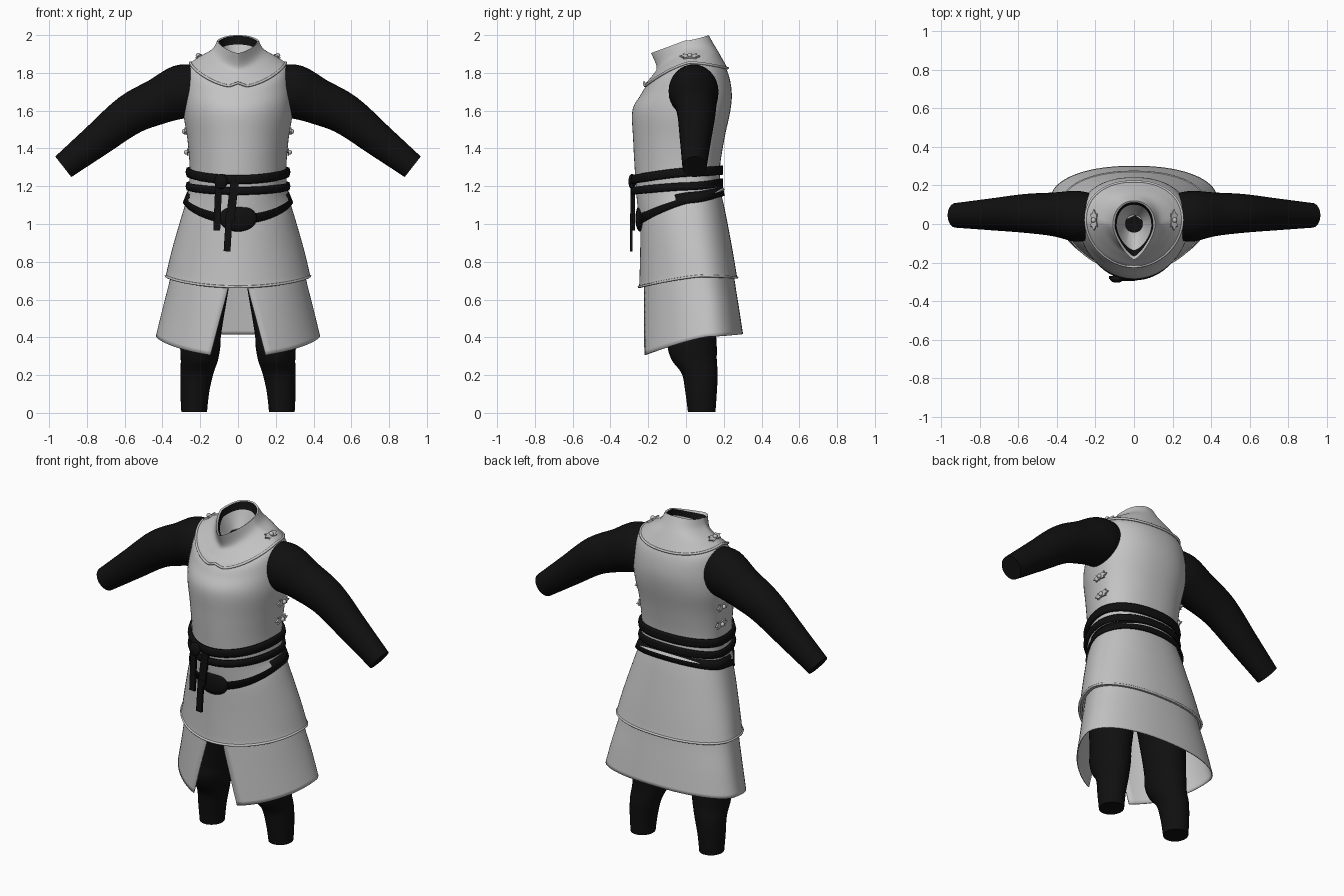
import bpy, bmesh
from math import sin, cos, pi, asin, copysign
from mathutils import Vector, Matrix

cube = bpy.data.objects.get("Cube")
if cube:
    bpy.data.objects.remove(cube, do_unlink=True)


def material(name, value):
    m = bpy.data.materials.new(name)
    m.use_nodes = True
    color = (value, value, value, 1)
    m.diffuse_color = color
    m.node_tree.nodes["Principled BSDF"].inputs["Base Color"].default_value = color
    return m


GREY = material("light_grey", 0.55)
BLACK = material("black", 0.005)


def finish(name, bm, *mats, thick=0):
    bmesh.ops.recalc_face_normals(bm, faces=bm.faces[:])
    me = bpy.data.meshes.new(name)
    bm.to_mesh(me)
    bm.free()
    for m in mats:
        me.materials.append(m)
    me.shade_smooth()
    me.set_sharp_from_angle(angle=0.7)
    ob = bpy.data.objects.new(name, me)
    bpy.context.collection.objects.link(ob)
    if thick:
        mod = ob.modifiers.new("thickness", "SOLIDIFY")
        mod.thickness = thick
    return ob


def smooth_rows(rows, steps=5):
    """Catmull-Rom interpolation between rows of numbers."""
    out = []
    for i in range(len(rows) - 1):
        a, b, c, d = (rows[max(0, min(len(rows) - 1, i + k))] for k in (-1, 0, 1, 2))
        for j in range(steps):
            t = j / steps
            out.append([q + t * (r - p + t * (2 * p - 5 * q + 4 * r - s + t * (3 * (q - r) + s - p))) / 2
                        for p, q, r, s in zip(a, b, c, d)])
    return out + [list(rows[-1])]


def ring(row, n=64):
    """Body outline: front/side/back heights, half width, front/back/widest y, front power, front gap."""
    zf, zs, zb, a, yf, yb, ym, p = row[:8]
    gap = row[8] if len(row) > 8 else 0
    d = asin((gap / a) ** (p / 2)) if gap else 0
    pts = []
    for i in range(n + 1 if gap else n):
        t = -pi / 2 + d + (2 * pi - 2 * d) * i / n
        c, s = cos(t), sin(t)
        q, y_end, z_end = (p, yf, zf) if s < 0 else (2.2, yb, zb)
        pts.append(Vector((copysign(abs(c) ** (2 / q), c) * a,
                           ym + (y_end - ym) * abs(s) ** (2 / q),
                           zs + (z_end - zs) * abs(s) ** 1.4)))
    return pts


def skin(name, rings, *mats, closed=True, caps=(False, False), rule=None, thick=0):
    bm = bmesh.new()
    rows = [[bm.verts.new(p) for p in r] for r in rings]
    n = len(rows[0])
    for k, (lo, hi) in enumerate(zip(rows, rows[1:])):
        for i in range(n if closed else n - 1):
            j = (i + 1) % n
            f = bm.faces.new((lo[i], lo[j], hi[j], hi[i]))
            f.material_index = rule(k) if rule else 0
    for cap, r in zip(caps, (rows[0], rows[-1])):
        if cap:
            bm.faces.new(r).material_index = len(mats) - 1
    return finish(name, bm, *mats, thick=thick)


def rolled_edge(name, pts, radius, mat):
    cu = bpy.data.curves.new(name, "CURVE")
    cu.dimensions = "3D"
    cu.bevel_depth = radius
    cu.bevel_resolution = 2
    sp = cu.splines.new("POLY")
    sp.points.add(len(pts) - 1)
    for p, v in zip(sp.points, pts):
        p.co = (*v, 1)
    sp.use_cyclic_u = True
    cu.materials.append(mat)
    bpy.context.collection.objects.link(bpy.data.objects.new(name, cu))


# Breastplate with a short flared bottom below the belts
torso = [(1.05, 1.14, 1.18, .278, -.252, .205, .02, 2),
         (1.15, 1.19, 1.22, .26, -.262, .185, .02, 2),
         (1.3, 1.3, 1.3, .256, -.272, .18, .02, 2),
         (1.45, 1.45, 1.45, .268, -.28, .203, .02, 2),
         (1.6, 1.6, 1.6, .29, -.284, .235, .03, 2),
         (1.68, 1.74, 1.7, .284, -.242, .242, .03, 2),
         (1.73, 1.84, 1.8, .258, -.21, .222, .03, 2),
         (1.79, 1.86, 1.86, .19, -.15, .18, .03, 2),
         (1.8, 1.865, 1.87, .1, -.09, .1, .03, 2)]
skin("breastplate", [ring(r) for r in smooth_rows(torso)], GREY, caps=(False, True))

# Shoulder mantle rising into a pointed collar
mantle = [(1.735, 1.855, 1.825, .252, -.222, .22, .02, 1.9),
          (1.79, 1.888, 1.9, .2, -.175, .178, .02, 1.8),
          (1.83, 1.925, 1.95, .137, -.155, .148, 0, 1.6),
          (1.905, 1.97, 2, .11, -.185, .12, -.01, 1.4)]
rings = [ring(r) for r in smooth_rows(mantle)]
for p in rings[0]:
    if p.y < 0:
        p.z += .025 * max(0, 1 - abs(p.x) / .05) - .012 * max(0, 1 - abs(p.x) / .2)
skin("shoulder_mantle", rings, GREY)
rolled_edge("mantle_edge", rings[0], .007, GREY)

# Collar inside: grey rim, black band, grey funnel, black bottom
lining = [mantle[-1],
          (1.898, 1.966, 1.995, .1, -.168, .112, -.01, 1.4),
          (1.87, 1.93, 1.95, .09, -.135, .1, -.01, 1.6),
          (1.84, 1.85, 1.85, .045, -.045, .045, 0, 2)]
skin("collar_lining", [ring(r) for r in lining], GREY, BLACK,
     caps=(False, True), rule=lambda k: int(k == 1))

# Black sash under the breastplate, then the upper skirt
sash = [(1, 1.115, 1.15, .292, -.25, .205, .03, 2),
        (1.1, 1.17, 1.2, .27, -.245, .195, .03, 2)]
skin("sash", [ring(r) for r in sash], BLACK, thick=.01)

skirt = [(1.06, 1.15, 1.18, .262, -.235, .18, .02, 2),
         (1, 1.06, 1.08, .293, -.24, .205, .03, 2),
         (.83, .87, .87, .348, -.243, .245, .06, 1.9),
         (.69, .75, .74, .377, -.247, .267, .08, 1.9),
         (.667, .725, .717, .381, -.249, .27, .08, 1.9),
         (.665, .72, .712, .362, -.23, .25, .08, 1.9)]
skin("upper_skirt", [ring(r) for r in smooth_rows(skirt)], GREY, thick=.008)
rolled_edge("skirt_hem", ring(skirt[4]), .007, GREY)

# Lower skirt, split at the front
lower = [(.8, .85, .85, .33, -.215, .24, .08, 1.9, .03),
         (.66, .7, .7, .362, -.226, .258, .09, 1.9, .053),
         (.48, .55, .56, .4, -.238, .28, .11, 1.85, .1),
         (.295, .405, .417, .435, -.25, .302, .12, 1.8, .147)]
skin("lower_skirt", [ring(r) for r in smooth_rows(lower)], GREY, closed=False, thick=.006)

# Two belts wound round the waist
for name, (zf, zs, zb), h in (("upper_belt", (1.235, 1.275, 1.285), .024),
                              ("lower_belt", (1.175, 1.2, 1.22), .021)):
    band = [(zf + k * h, zs + k * h, zb + k * h, .278 - .006 * abs(k), -.293 + .006 * abs(k), .195, .02, 2)
            for k in (-1, -.5, 0, .5, 1)]
    skin(name, [ring(r) for r in band], BLACK, thick=.018)


def block(name, mat, size, place, round_=False):
    bm = bmesh.new()
    if round_:
        bmesh.ops.create_uvsphere(bm, u_segments=24, v_segments=14, radius=.5)
    else:
        bmesh.ops.create_cube(bm, size=1)
    bmesh.ops.transform(bm, matrix=place @ Matrix.Diagonal((*size, 1)), verts=bm.verts)
    return finish(name, bm, mat)


# Knot and hanging belt tails
at = Matrix.Translation
block("belt_knot", BLACK, (.07, .04, .08), at((-.09, -.285, 1.225)), True)
block("sash_knot", BLACK, (.2, .05, .14), at((0, -.243, 1.03)), True)
block("short_tail", BLACK, (.036, .014, .27), at((-.107, -.278, 1.1)) @ Matrix.Rotation(.04, 4, "Y"))
block("long_tail_top", BLACK, (.045, .014, .2), at((-.03, -.288, 1.12)) @ Matrix.Rotation(.12, 4, "Y"))
block("long_tail", BLACK, (.036, .014, .2), at((-.052, -.29, .955)) @ Matrix.Rotation(.06, 4, "Y"))


def clasp(name, place):
    """Pointed plate lying along y, with a raised buckle."""
    bm = bmesh.new()
    outline = [(0, .055), (.012, .03), (.02, .035), (.014, 0)]
    outline += [(x, -y) for x, y in outline[2::-1]]
    outline += [(-x, y) for x, y in outline[5:0:-1]]
    f = bm.faces.new([bm.verts.new((x, y, 0)) for x, y in outline])
    top = bmesh.ops.extrude_face_region(bm, geom=[f])["geom"]
    bmesh.ops.translate(bm, vec=(0, 0, .009), verts=[v for v in top if isinstance(v, bmesh.types.BMVert)])
    bmesh.ops.transform(bm, matrix=place, verts=bm.verts)
    finish(name + "_plate", bm, GREY)
    block(name + "_buckle", GREY, (.026, .026, .024), place @ at((0, 0, .012)), True)


# Limbs and clasps on both sides
arm = [(.22, .04, 1.715, .128), (.3, .04, 1.7, .142), (.42, .05, 1.65, .122), (.57, .055, 1.58, .108),
       (.75, .05, 1.44, .088), (.925, .045, 1.303, .069)]
leg = [(0, .232, .083, .068, .073), (.1, .229, .08, .076, .083), (.2, .218, .073, .087, .095),
       (.27, .205, .045, .098, .118), (.34, .2, .033, .106, .13), (.42, .196, .033, .108, .127),
       (.66, .178, .025, .13, .14), (.95, .14, 0, .14, .15)]
for side, s in (("left", 1), ("right", -1)):
    path = smooth_rows(arm)
    rings = []
    for i, (x, y, z, r) in enumerate(path):
        a, b = path[max(0, i - 1)], path[min(len(path) - 1, i + 1)]
        d = Vector((b[0] - a[0], 0, b[2] - a[2])).normalized()
        up = Vector((-d.z, 0, d.x))
        pts = [Vector((x, y, z)) + r * (up * cos(t) + Vector((0, .93 * sin(t), 0)))
               for t in (2 * pi * k / 32 for k in range(32))]
        rings.append([Vector((s * p.x, p.y, p.z)) for p in pts])
    skin(side + "_arm", rings, BLACK, caps=(True, True))

    rings = [[Vector((s * (x + rx * cos(t)), y + ry * sin(t), z + .006))
              for t in (2 * pi * k / 32 for k in range(32))]
             for z, x, y, rx, ry in smooth_rows(leg)]
    skin(side + "_leg", rings, BLACK, caps=(True, True))

    clasp(side + "_shoulder_clasp", at((s * .205, .02, 1.884)) @ Matrix.Rotation(s * .55, 4, "Y"))
    for k, z in enumerate((1.49, 1.38)):
        clasp(f"{side}_side_clasp_{k + 1}", at((s * (.273 - .011 * k), .04, z)) @ Matrix.Rotation(s * pi / 2, 4, "Y"))

block("hips", BLACK, (.5, .36, .4), at((0, 0, 1)), True)
